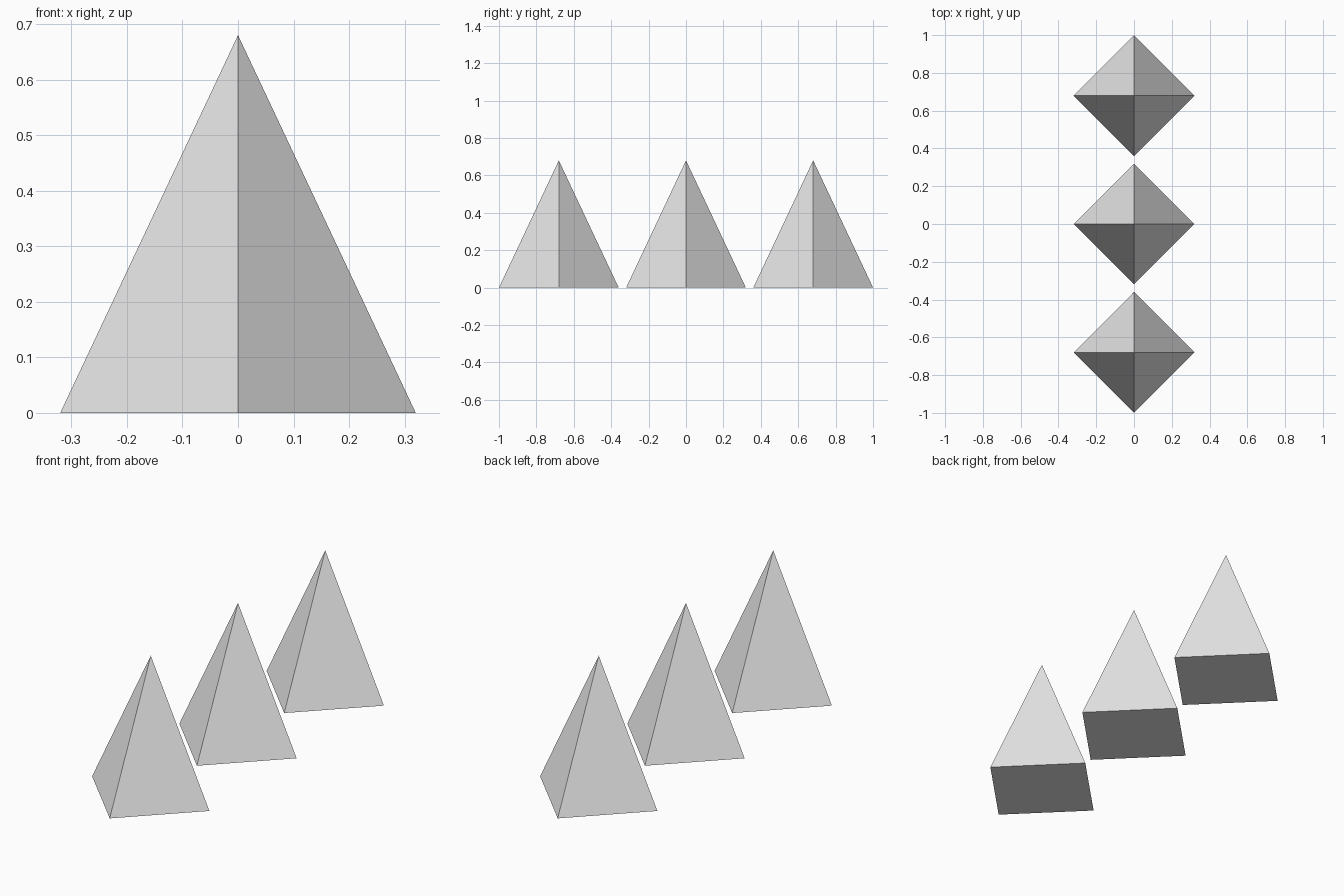
import bpy
import math

RADIUS = 0.32
HEIGHT = 0.68
SPACING = 0.68

# Remove the default cube
cube = bpy.data.objects.get("Cube")
if cube:
    bpy.data.objects.remove(cube, do_unlink=True)

# Single plain grey material
grey = bpy.data.materials.new("light_grey")
grey.use_nodes = True
colour = (0.8, 0.8, 0.8, 1.0)
grey.diffuse_color = colour
grey.node_tree.nodes["Principled BSDF"].inputs["Base Color"].default_value = colour


def add_pyramid(name, y):
    """Four-sided pyramid with its base corners on the x and y axes."""
    bpy.ops.mesh.primitive_cone_add(
        vertices=4, radius1=RADIUS, radius2=0, depth=HEIGHT,
        location=(0, y, HEIGHT / 2))
    pyramid = bpy.context.object
    pyramid.name = name
    pyramid.data.name = name
    pyramid.data.materials.append(grey)


# Row of three identical pyramids, front to back
for index, name in enumerate(("front_pyramid", "middle_pyramid", "back_pyramid")):
    add_pyramid(name, (index - 1) * SPACING)
